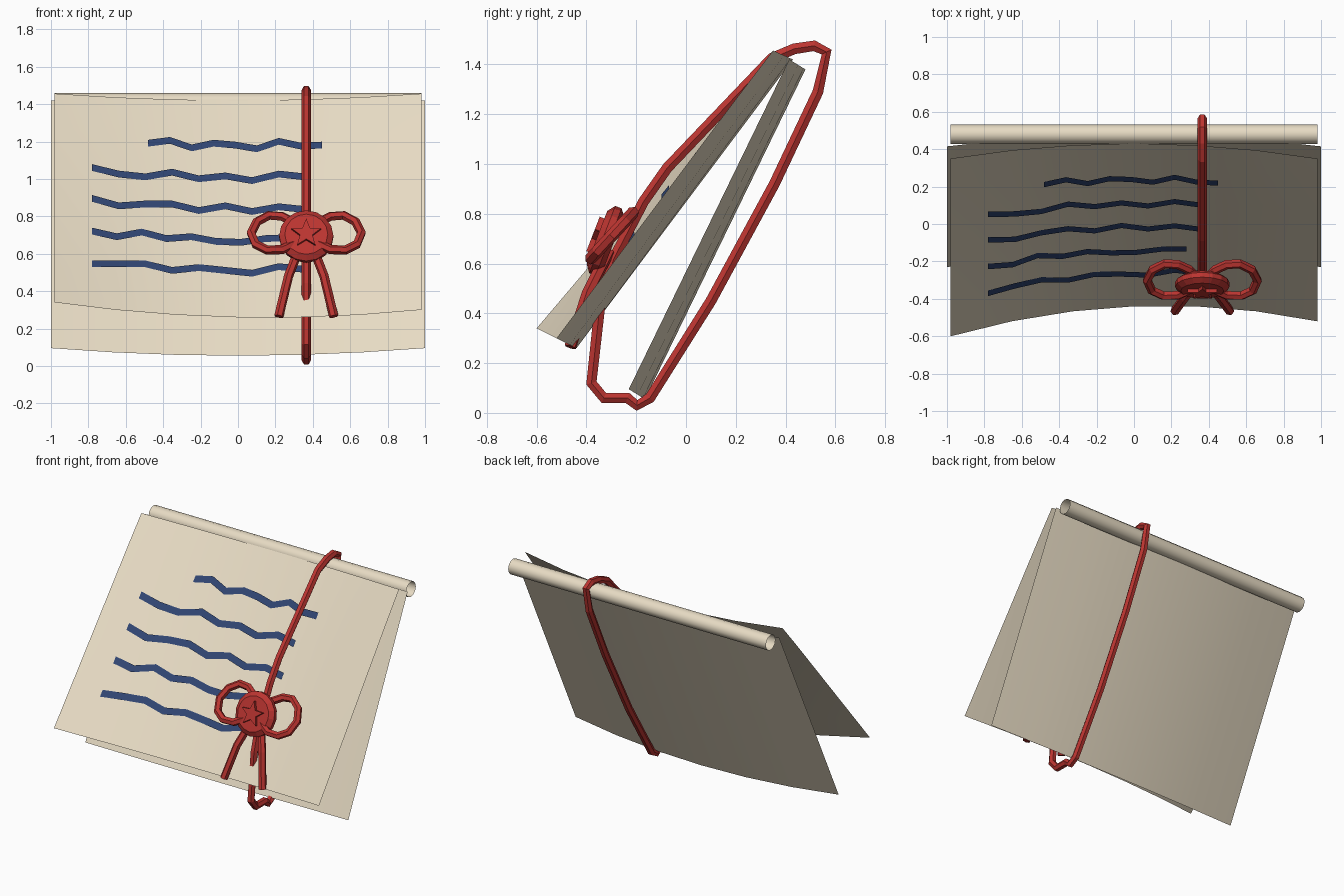
import bpy, math
from mathutils import Vector, Matrix

if "Cube" in bpy.data.objects:
    bpy.data.objects.remove(bpy.data.objects["Cube"])


def material(name, rgb):
    m = bpy.data.materials.new(name)
    m.diffuse_color = (*rgb, 1)
    m.use_nodes = True
    m.node_tree.nodes["Principled BSDF"].inputs["Base Color"].default_value = m.diffuse_color
    return m


PAPER = material("paper", (0.80, 0.71, 0.55))
RED = material("red_wax", (0.50, 0.035, 0.03))
BLUE = material("blue_ink", (0.03, 0.06, 0.17))


def mesh_object(name, verts, faces, mat, smooth=False):
    me = bpy.data.meshes.new(name)
    me.from_pydata(verts, [], faces)
    me.materials.append(mat)
    me.update()
    ob = bpy.data.objects.new(name, me)
    bpy.context.collection.objects.link(ob)
    if smooth:
        me.shade_smooth()
    return ob


def cord(name, points, closed=False):
    """Faceted ribbon cord swept along a polyline."""
    cu = bpy.data.curves.new(name, 'CURVE')
    cu.dimensions = '3D'
    cu.bevel_depth = 0.025
    cu.bevel_resolution = 1
    cu.use_fill_caps = True
    sp = cu.splines.new('POLY')
    sp.points.add(len(points) - 1)
    for p, co in zip(sp.points, points):
        p.co = (*co, 1)
    sp.use_cyclic_u = closed
    sp.use_smooth = False
    cu.materials.append(RED)
    ob = bpy.data.objects.new(name, cu)
    bpy.context.collection.objects.link(ob)
    bpy.ops.object.select_all(action='DESELECT')
    ob.select_set(True)
    bpy.context.view_layer.objects.active = ob
    bpy.ops.object.convert(target='MESH')
    return ob


# Curved paper leaves: each maps (x, t) to a point, t = 0 bottom, 1 top
def front_leaf(x, t):
    u = x / 0.98
    k = (0.12 * u * u - 0.04 * u) * (1 - t) + 0.08 * u * u * t
    bow = 0.5 if t < 1 else 0.45
    return Vector((x, -0.44 + 0.87 * t - k, 0.26 + 1.16 * t + k * bow))


def back_leaf(x, t):
    k = 0.065 * x * x
    return Vector((x, -0.165 + 0.645 * t - k, 0.055 + 1.325 * t + k * 0.62))


def leaf(name, func, half, nx=6, nt=6):
    verts = [func(half * (2 * i / nx - 1), j / nt)
             for j in range(nt + 1) for i in range(nx + 1)]
    w = nx + 1
    faces = [(j * w + i, j * w + i + 1, (j + 1) * w + i + 1, (j + 1) * w + i)
             for j in range(nt) for i in range(nx)]
    return mesh_object(name, verts, faces, PAPER, True)


leaf("front_page", front_leaf, 0.98)
leaf("back_page", back_leaf, 1.0)

# Open rolled tube along the top
N = 12
ring = [(0.48 + 0.052 * math.cos(math.tau * i / N),
         1.407 + 0.052 * math.sin(math.tau * i / N)) for i in range(N)]
mesh_object("rolled_top", [(x, y, z) for x in (-0.98, 0.98) for y, z in ring],
            [(i, (i + 1) % N, N + (i + 1) % N, N + i) for i in range(N)], PAPER, True)

# Wavy ink lines lying on the front page: start x, end x, heights
LINES = [
    (-0.48, 0.45, (1.185, 1.20, 1.16, 1.185, 1.175, 1.155, 1.195, 1.17, 1.175)),
    (-0.78, 0.36, (1.055, 1.02, 1.005, 1.03, 0.995, 1.01, 0.985, 1.02, 1.005)),
    (-0.78, 0.36, (0.89, 0.85, 0.86, 0.86, 0.825, 0.85, 0.82, 0.845, 0.83)),
    (-0.78, 0.28, (0.715, 0.685, 0.71, 0.675, 0.685, 0.66, 0.655, 0.675, 0.68)),
    (-0.78, 0.36, (0.54, 0.54, 0.54, 0.505, 0.52, 0.505, 0.49, 0.525, 0.51)),
]


def on_page(x, z):
    low, high = front_leaf(x, 0), front_leaf(x, 0.999)
    p = low.lerp(high, (z - low.z) / (high.z - low.z))
    return p + Vector((0, -0.008, 0.006))


for n, (x0, x1, zs) in enumerate(LINES):
    verts, m = [], len(zs)
    for i, z in enumerate(zs):
        x = x0 + (x1 - x0) * i / (m - 1)
        verts += [on_page(x, z - 0.018), on_page(x, z + 0.018)]
    mesh_object(f"ink_line_{n + 1}", verts,
                [(2 * i, 2 * i + 2, 2 * i + 3, 2 * i + 1) for i in range(m - 1)], BLUE)

# Ribbon wrapped around the letter (y, z path)
CX = 0.365
WRAP = [(-0.38, 0.12), (-0.345, 0.44), (-0.29, 0.62), (-0.17, 0.85), (-0.075, 0.985),
        (0.345, 1.425), (0.435, 1.463), (0.515, 1.475), (0.565, 1.45), (0.53, 1.29),
        (0.355, 0.92), (0.10, 0.45), (-0.145, 0.06), (-0.197, 0.03), (-0.235, 0.06), (-0.33, 0.06)]
cord("wrapping_ribbon", [(CX, y, z) for y, z in WRAP], True)

# Bow loops and tails, mirrored about the seal (offset from the seal, z)
LOOP = [(0.00, 0.70), (0.07, 0.65), (0.13, 0.622), (0.21, 0.62), (0.27, 0.65), (0.295, 0.71),
        (0.265, 0.77), (0.20, 0.805), (0.13, 0.80), (0.07, 0.77)]
TAIL = [(0.01, -0.31, 0.65), (0.06, -0.35, 0.57), (0.095, -0.395, 0.48), (0.147, -0.465, 0.265)]
for side, s in (("left", -1), ("right", 1)):
    cord(f"bow_loop_{side}", [(CX + s * d, -0.30 + (z - 0.71) * 0.92, z) for d, z in LOOP], True)
    cord(f"bow_tail_{side}", [(CX + s * d, y, z) for d, y, z in TAIL])

# Wax seal: bevelled disc and raised star in a tilted frame (x, up, outward)
up, out = Vector((0, 0.36, 0.93)).normalized(), Vector((0, -0.93, 0.36)).normalized()
frame = Matrix((Vector((1, 0, 0)), up, out)).transposed().to_4x4()
frame.translation = (CX, -0.325, 0.692)


def stacked(name, rings):
    """Solid from matching outlines, capped at both ends."""
    n = len(rings[0])
    faces = [(k * n + i, k * n + (i + 1) % n, (k + 1) * n + (i + 1) % n, (k + 1) * n + i)
             for k in range(len(rings) - 1) for i in range(n)]
    faces += [tuple(reversed(range(n))), tuple(range((len(rings) - 1) * n, len(rings) * n))]
    ob = mesh_object(name, [p for r in rings for p in r], faces, RED)
    ob.matrix_world = frame


def outline(n, z, radius):
    return [(radius(i) * math.sin(-math.tau * i / n), radius(i) * math.cos(math.tau * i / n), z)
            for i in range(n)]


stacked("wax_seal", [outline(16, z, lambda i, r=r: r) for r, z in
                     ((0.12, -0.035), (0.145, -0.015), (0.145, 0.012), (0.115, 0.035))])
stacked("seal_star", [outline(10, z, lambda i: 0.035 if i % 2 else 0.082) for z in (0.03, 0.055)])
